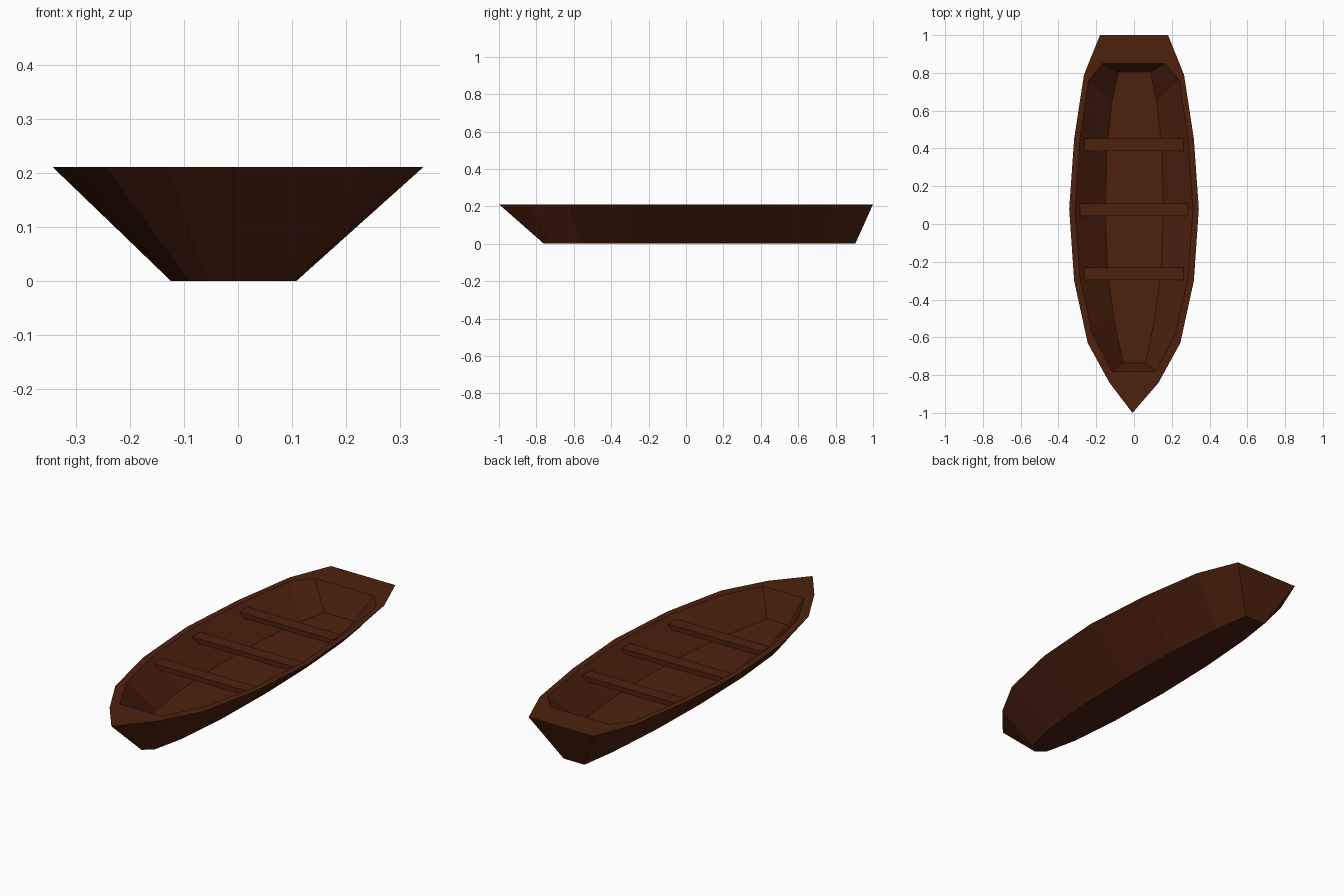
import bpy
import bmesh

cube = bpy.data.objects.get("Cube")
if cube:
    bpy.data.objects.remove(cube, do_unlink=True)

# Single dark wood colour
COLOUR = (0.075, 0.0148, 0.0046, 1.0)
wood = bpy.data.materials.new("dark brown wood")
wood.use_nodes = True
wood.diffuse_color = COLOUR
bsdf = next(n for n in wood.node_tree.nodes if n.type == 'BSDF_PRINCIPLED')
bsdf.inputs["Base Color"].default_value = COLOUR
bsdf.inputs["Roughness"].default_value = 0.8

RIM_Z, FLOOR_Z = 0.211, 0.077

# Half outlines (half width, y) running from bow to stern
RIM_OUT = [(0, -1), (.13, -.84), (.245, -.63), (.317, -.3),
           (.343, .08), (.317, .45), (.265, .79), (.18, 1)]
KEEL = [(0, -.76), (.047, -.72), (.083, -.56), (.108, -.28),
        (.116, .07), (.108, .41), (.085, .72), (.058, .905)]
RIM_IN = [(0, -.78), (.115, -.78), (.222, -.575), (.287, -.28),
          (.312, .08), (.287, .44), (.24, .76), (.165, .85)]
FLOOR = [(0, -.735), (.06, -.735), (.108, -.5), (.142, -.25),
         (.155, .08), (.145, .41), (.118, .65), (.085, .805)]


def make_object(name, bm):
    bmesh.ops.recalc_face_normals(bm, faces=bm.faces)
    mesh = bpy.data.meshes.new(name)
    bm.to_mesh(mesh)
    bm.free()
    mesh.materials.append(wood)
    obj = bpy.data.objects.new(name, mesh)
    bpy.context.collection.objects.link(obj)
    return obj


def ring(bm, half, z, shift=0.0):
    """Closed loop of vertices: the half outline and its mirror image."""
    loop = half + [(-x, y) for x, y in reversed(half[1:])]
    return [bm.verts.new((x + shift, y, z)) for x, y in loop]


# Hull: keel plate, outer planks, flat rim, inner planks, floor
bm = bmesh.new()
rings = [ring(bm, KEEL, 0, -.008), ring(bm, RIM_OUT, RIM_Z),
         ring(bm, RIM_IN, RIM_Z), ring(bm, FLOOR, FLOOR_Z, .002)]
rings[1][0].co.x = -.008
for a, b in zip(rings, rings[1:]):
    for i in range(len(a)):
        j = (i + 1) % len(a)
        bm.faces.new((a[i], a[j], b[j], b[i]))
bm.faces.new(rings[0])
bm.faces.new(rings[-1])
make_object("hull", bm)

# Three plank seats across the hull
for name, y, width in (("front_seat", -.263, .525),
                       ("middle_seat", .075, .57),
                       ("back_seat", .42, .525)):
    bm = bmesh.new()
    bmesh.ops.create_cube(bm, size=1)
    bmesh.ops.scale(bm, vec=(width, .066, .025), verts=bm.verts)
    bmesh.ops.translate(bm, vec=(0, y, .178), verts=bm.verts)
    make_object(name, bm)
